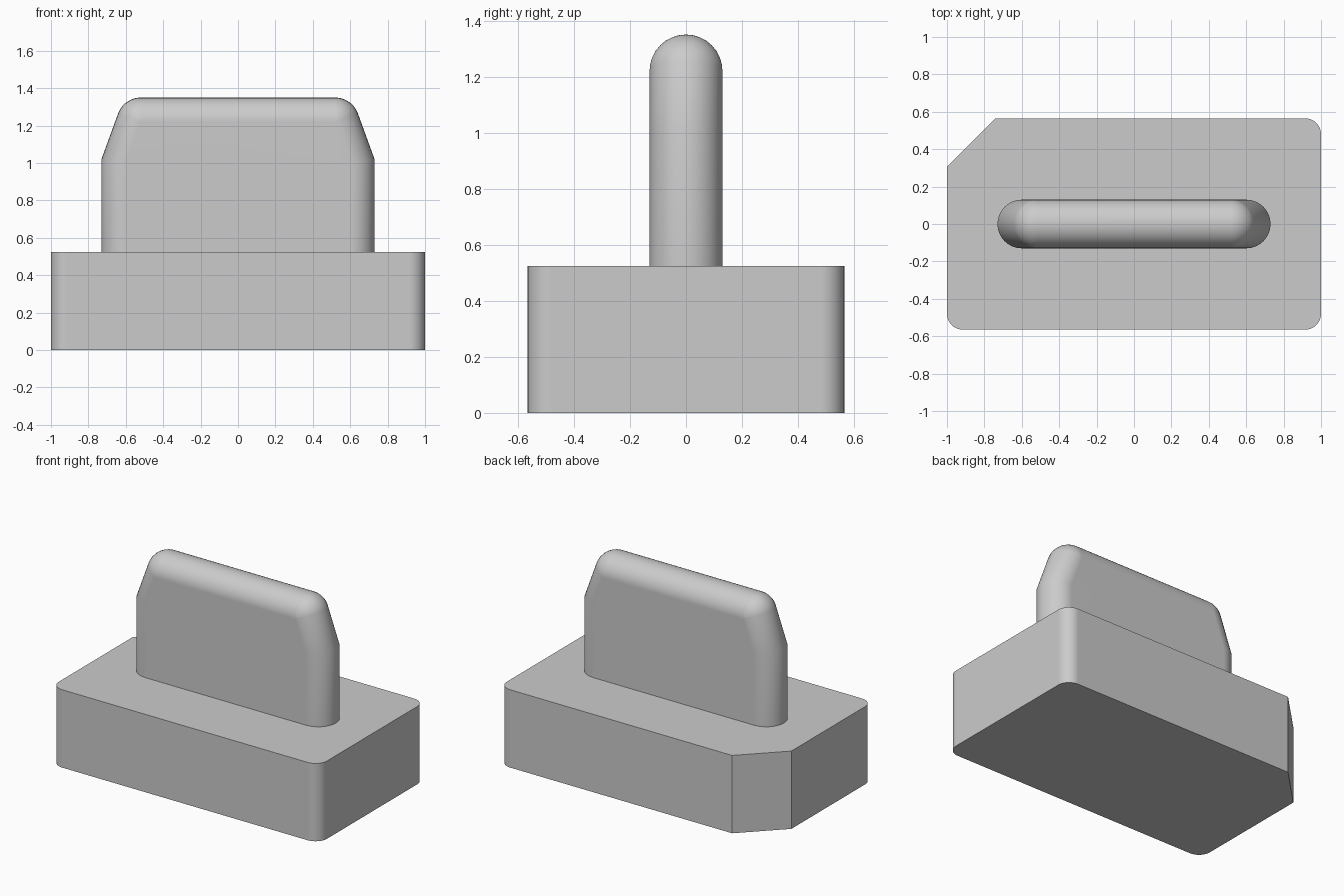
import bpy
import bmesh
from math import cos, sin, tan, pi, radians

if "Cube" in bpy.data.objects:
    bpy.data.objects.remove(bpy.data.objects["Cube"], do_unlink=True)

grey = bpy.data.materials.new("plain grey")
grey.use_nodes = True
colour = (0.6, 0.6, 0.6, 1.0)
grey.diffuse_color = colour
grey.node_tree.nodes["Principled BSDF"].inputs["Base Color"].default_value = colour


def finish(bm, name):
    """Turn a bmesh into a grey, smooth-shaded object with crisp edges."""
    bmesh.ops.recalc_face_normals(bm, faces=bm.faces)
    mesh = bpy.data.meshes.new(name)
    bm.to_mesh(mesh)
    bm.free()
    mesh.materials.append(grey)
    obj = bpy.data.objects.new(name, mesh)
    bpy.context.collection.objects.link(obj)
    bpy.ops.object.select_all(action="DESELECT")
    obj.select_set(True)
    bpy.context.view_layer.objects.active = obj
    bpy.ops.object.shade_smooth_by_angle(angle=radians(30))
    normals = obj.modifiers.new("Even shading", "WEIGHTED_NORMAL")
    normals.keep_sharp = True
    return obj


# Base block: three rounded upright corners and one wide chamfer
HALF_X, HALF_Y, BASE_H = 1.0, 0.565, 0.525
CORNER, CHAMFER, STEPS = 0.085, 0.26, 8
outline = []
for i, (sx, sy) in enumerate([(1, 1), (-1, 1), (-1, -1), (1, -1)]):
    if (sx, sy) == (-1, 1):
        outline += [(-HALF_X + CHAMFER, HALF_Y), (-HALF_X, HALF_Y - CHAMFER)]
        continue
    for k in range(STEPS + 1):
        a = (i + k / STEPS) * pi / 2
        outline.append((sx * (HALF_X - CORNER) + CORNER * cos(a),
                        sy * (HALF_Y - CORNER) + CORNER * sin(a)))
bm = bmesh.new()
bottom = bm.faces.new([bm.verts.new((x, y, 0)) for x, y in outline])
top = bmesh.ops.extrude_face_region(bm, geom=[bottom], use_keep_orig=True)
top_verts = [g for g in top["geom"] if isinstance(g, bmesh.types.BMVert)]
bmesh.ops.translate(bm, verts=top_verts, vec=(0, 0, BASE_H))
finish(bm, "base")

# Handle: a half-round rim swept along an arch, with flat sides between
R, END_X, TOP_X, TOP_Z = 0.13, 0.60, 0.519, 1.22
LEAN = radians(20)
BEND_Z = TOP_Z - (END_X - TOP_X) / tan(LEAN)
SEGS, TURNS = 16, 10

# Each station: centre x, centre z, outward x and z reach of the rim
half = [(END_X, BASE_H - 0.01, R, 0),
        (END_X, BEND_Z, R, R * tan(LEAN / 2))]
for k in range(TURNS + 1):
    a = LEAN + (pi / 2 - LEAN) * k / TURNS
    half.append((TOP_X, TOP_Z, R * cos(a), R * sin(a)))
stations = half + [(-x, z, -ox, oz) for x, z, ox, oz in reversed(half)]

bm = bmesh.new()
rims = []
for x, z, ox, oz in stations:
    rim = []
    for k in range(SEGS + 1):
        p = -pi / 2 + pi * k / SEGS
        rim.append(bm.verts.new((x + ox * cos(p), R * sin(p), z + oz * cos(p))))
    rims.append(rim)
for a, b in zip(rims, rims[1:]):
    for k in range(SEGS):
        bm.faces.new((a[k], a[k + 1], b[k + 1], b[k]))
bm.faces.new(rims[0] + rims[-1][::-1])
bmesh.ops.remove_doubles(bm, verts=bm.verts, dist=0.0001)
open_edges = [e for e in bm.edges if e.is_boundary]
bmesh.ops.holes_fill(bm, edges=open_edges, sides=0)
finish(bm, "handle")
